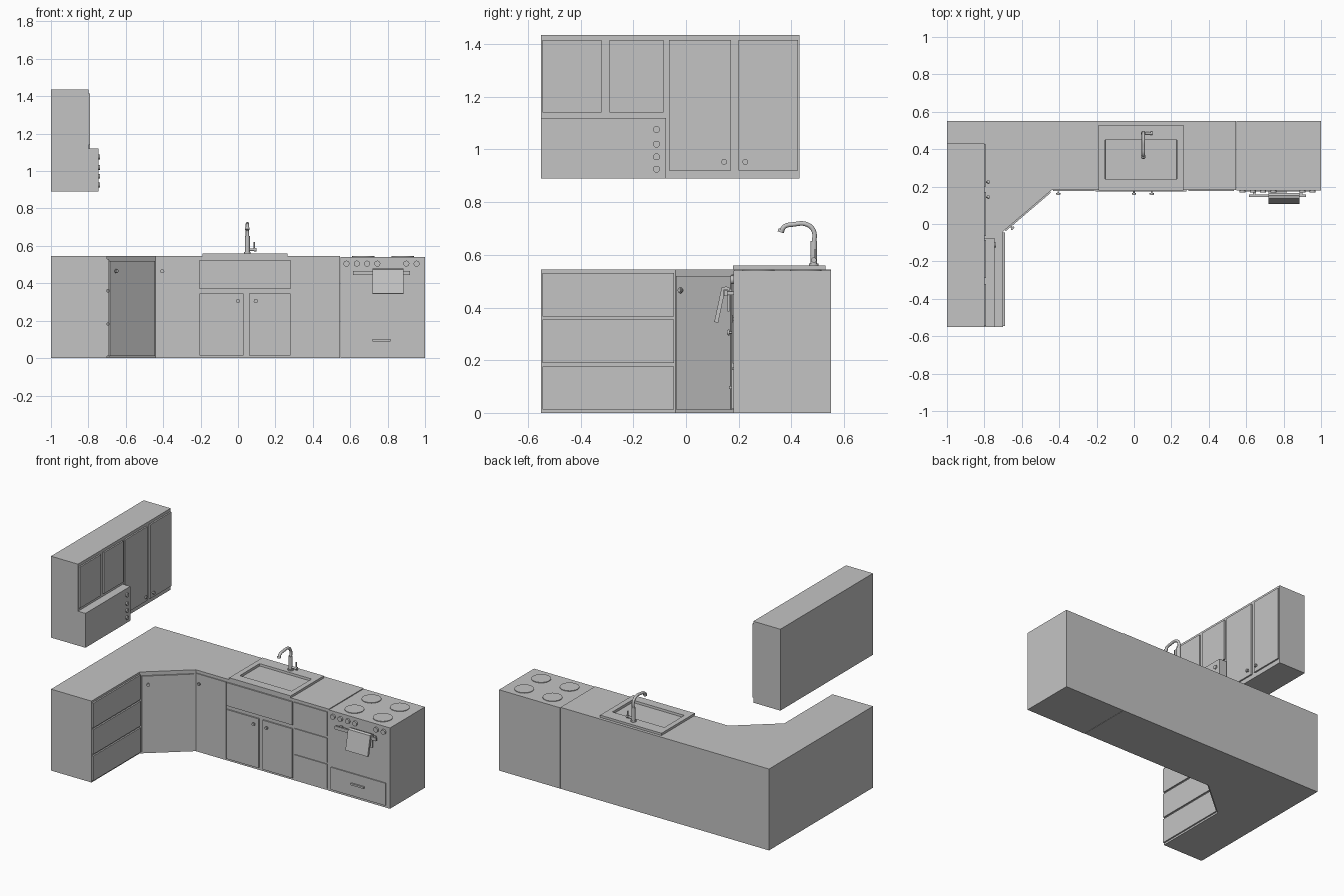
import bpy, bmesh, math
from mathutils import Vector, Matrix

cube = bpy.data.objects.get("Cube")
if cube:
    bpy.data.objects.remove(cube, do_unlink=True)

grey = bpy.data.materials.new("plain_grey")
grey.use_nodes = True
colour = (0.55, 0.55, 0.55, 1)
grey.diffuse_color = colour
grey.node_tree.nodes["Principled BSDF"].inputs["Base Color"].default_value = colour


def finish(name, bm, smooth=False):
    bmesh.ops.recalc_face_normals(bm, faces=bm.faces)
    mesh = bpy.data.meshes.new(name)
    bm.to_mesh(mesh)
    bm.free()
    mesh.materials.append(grey)
    ob = bpy.data.objects.new(name, mesh)
    bpy.context.collection.objects.link(ob)
    if smooth:
        bpy.ops.object.select_all(action='DESELECT')
        ob.select_set(True)
        bpy.context.view_layer.objects.active = ob
        bpy.ops.object.shade_smooth_by_angle(angle=math.radians(40))
    return ob


def box(name, x0, x1, y0, y1, z0, z1):
    bm = bmesh.new()
    size = Matrix.Diagonal((x1 - x0, y1 - y0, z1 - z0, 1))
    middle = Matrix.Translation(((x0 + x1) / 2, (y0 + y1) / 2, (z0 + z1) / 2))
    bmesh.ops.create_cube(bm, size=1, matrix=middle @ size)
    return finish(name, bm)


def prism(name, outline, offset):
    """Extrude a closed outline of 3D points by an offset."""
    bm = bmesh.new()
    face = bm.faces.new([bm.verts.new(p) for p in outline])
    side = bmesh.ops.extrude_face_region(bm, geom=[face], use_keep_orig=True)["geom"]
    verts = [g for g in side if isinstance(g, bmesh.types.BMVert)]
    bmesh.ops.translate(bm, verts=verts, vec=offset)
    return finish(name, bm)


def loft(name, rings):
    """Bridge rectangular rings given as (x0, x1, y0, y1, z)."""
    bm = bmesh.new()
    loops = [[bm.verts.new(p) for p in ((a, c, z), (b, c, z), (b, d, z), (a, d, z))]
             for a, b, c, d, z in rings]
    for low, high in zip(loops, loops[1:]):
        for i in range(4):
            j = (i + 1) % 4
            bm.faces.new((low[i], low[j], high[j], high[i]))
    bm.faces.new(loops[0])
    bm.faces.new(loops[-1])
    return finish(name, bm)


def round_part(name, at, direction, steps):
    """Stack cylinders of (radius, length) along a direction."""
    bm = bmesh.new()
    turn = Vector(direction).to_track_quat('Z', 'Y').to_matrix().to_4x4()
    start = 0
    for radius, length in steps:
        place = Matrix.Translation(at) @ turn @ Matrix.Translation((0, 0, start + length / 2))
        bmesh.ops.create_cone(bm, cap_ends=True, segments=20, radius1=radius,
                              radius2=radius, depth=length, matrix=place)
        start += length
    return finish(name, bm, True)


KNOB = [(0.005, 0.008), (0.011, 0.006), (0.008, 0.003)]
FRONT, EAST = (0, -1, 0), (1, 0, 0)
BODY, FACE, TOP = 0.182, 0.173, 0.545

# Left base cabinet with three drawers facing the room
box("left_cabinet", -1, -0.70, -0.55, -0.04, 0, TOP)
for i in range(3):
    z = 0.012 + i * 0.177
    box(f"left_drawer_{i + 1}", -0.70, -0.69, -0.545, -0.045, z, z + 0.165)

# Corner cabinet with a diagonal door
corner = [(-1, -0.04), (-0.70, -0.04), (-0.44, BODY), (-0.2, BODY), (-0.2, 0.55), (-1, 0.55)]
prism("corner_cabinet", [(x, y, 0) for x, y in corner], (0, 0, TOP))
a, b = Vector((-0.70, -0.04, 0)), Vector((-0.44, BODY, 0))
along = (b - a).normalized()
out = Vector((along.y, -along.x, 0))
p, q = a + along * 0.012, b - along * 0.012
low, high = Vector((0, 0, 0.012)), Vector((0, 0, 0.52))
prism("corner_door", [p + low, q + low, q + high, p + high], out * 0.008)
round_part("corner_knob", a + along * 0.05 + out * 0.008 + Vector((0, 0, 0.465)), out, KNOB)
box("narrow_door", -0.432, -0.212, FACE + 0.003, BODY, 0.012, 0.525)
round_part("narrow_door_knob", (-0.405, FACE, 0.465), FRONT, KNOB)

# Sink cabinet, hollow below the basin
loft("sink_cabinet", [(-0.2, 0.285, BODY, 0.55, 0), (-0.2, 0.285, BODY, 0.55, TOP),
                      (-0.165, 0.24, 0.23, 0.46, TOP), (-0.165, 0.24, 0.23, 0.46, 0.43)])
box("sink_front_panel", -0.205, 0.28, FACE, BODY, 0.37, 0.525)
for side, x0, x1, knob in (("right", -0.205, 0.03, 0), ("left", 0.06, 0.28, 0.095)):
    box(f"sink_door_{side}", x0, x1, FACE, BODY, 0.015, 0.345)
    round_part(f"sink_knob_{side}", (knob, FACE, 0.305), FRONT, KNOB)
loft("sink", [(-0.19, 0.265, 0.178, 0.53, TOP), (-0.19, 0.265, 0.178, 0.53, 0.56),
              (-0.155, 0.23, 0.24, 0.45, 0.56), (-0.14, 0.215, 0.25, 0.44, 0.45)])
round_part("sink_drain", (0.04, 0.345, 0.45), (0, 0, 1), [(0.02, 0.003)])

# Faucet with a bent spout and a side lever
round_part("faucet_base", (0.05, 0.485, 0.56), (0, 0, 1), [(0.018, 0.008), (0.013, 0.085)])
curve = bpy.data.curves.new("faucet_spout", 'CURVE')
curve.dimensions = '3D'
curve.bevel_depth = 0.009
curve.bevel_resolution = 3
curve.resolution_u = 6
curve.use_fill_caps = True
path = [(0.485, 0.64), (0.485, 0.69), (0.46, 0.715), (0.405, 0.715), (0.375, 0.708), (0.362, 0.69)]
spline = curve.splines.new('BEZIER')
spline.bezier_points.add(len(path) - 1)
for point, (y, z) in zip(spline.bezier_points, path):
    point.co = (0.05, y, z)
    point.handle_left_type = point.handle_right_type = 'AUTO'
curve.materials.append(grey)
bpy.context.collection.objects.link(bpy.data.objects.new("faucet_spout", curve))
round_part("faucet_tip", (0.05, 0.363, 0.697), (0, -0.35, -1), [(0.012, 0.012)])
round_part("faucet_valve", (0.055, 0.485, 0.58), EAST, [(0.007, 0.03), (0.01, 0.015)])
round_part("faucet_lever", (0.088, 0.49, 0.58), (0, 0, 1), [(0.004, 0.04)])

# Drawer cabinet beside the stove
box("drawer_cabinet", 0.285, 0.545, BODY, 0.55, 0, TOP)
for i in range(3):
    z = 0.012 + i * 0.175
    box(f"drawer_{i + 1}", 0.292, 0.535, FACE + 0.003, BODY, z, z + 0.163)

# Stove with burners, dials, drawer, rail and cloth
box("stove", 0.547, 1, 0.18, 0.55, 0, 0.541)
for i, (x, y) in enumerate((x, y) for x in (0.67, 0.88) for y in (0.275, 0.455)):
    round_part(f"burner_{i + 1}", (x, y, 0.541), (0, 0, 1), [(0.06, 0.004)])
for i, x in enumerate((0.58, 0.635, 0.69, 0.745, 0.90, 0.955)):
    round_part(f"stove_dial_{i + 1}", (x, 0.18, 0.505), FRONT, [(0.016, 0.012)])
box("oven_drawer", 0.565, 0.97, 0.173, 0.18, 0.015, 0.165)
box("oven_drawer_handle", 0.72, 0.815, 0.163, 0.173, 0.09, 0.102)
box("oven_rail", 0.615, 0.92, 0.145, 0.157, 0.443, 0.465)
for side, x in (("right", 0.635), ("left", 0.885)):
    box(f"rail_post_{side}", x, x + 0.015, 0.157, 0.18, 0.447, 0.461)
drape = [(0.152, 0.48), (0.135, 0.475), (0.107, 0.345), (0.122, 0.342), (0.143, 0.44),
         (0.143, 0.466), (0.159, 0.466), (0.157, 0.385), (0.166, 0.385), (0.167, 0.474)]
prism("hanging_cloth", [(0.72, y, z) for y, z in drape], (0.165, 0, 0))

# Wall cabinets
box("wall_cabinet_short", -1, -0.80, -0.55, -0.075, 1.12, 1.435)
box("wall_cabinet_tall", -1, -0.80, -0.075, 0.43, 0.89, 1.435)
doors = [(-0.545, -0.32, 1.14), (-0.29, -0.085, 1.14), (-0.065, 0.17, 0.92), (0.20, 0.425, 0.92)]
for i, (y0, y1, z) in enumerate(doors):
    box(f"wall_door_{i + 1}", -0.80, -0.79, y0, y1, z, 1.415)
for side, y in (("front", 0.145), ("back", 0.225)):
    round_part(f"wall_knob_{side}", (-0.79, y, 0.953), EAST, KNOB)

# Extractor hood with its buttons
box("hood", -1, -0.745, -0.55, -0.075, 0.89, 1.12)
for i, z in enumerate((0.925, 0.972, 1.02, 1.076)):
    round_part(f"hood_button_{i + 1}", (-0.745, -0.112, z), EAST, [(0.013, 0.008)])
